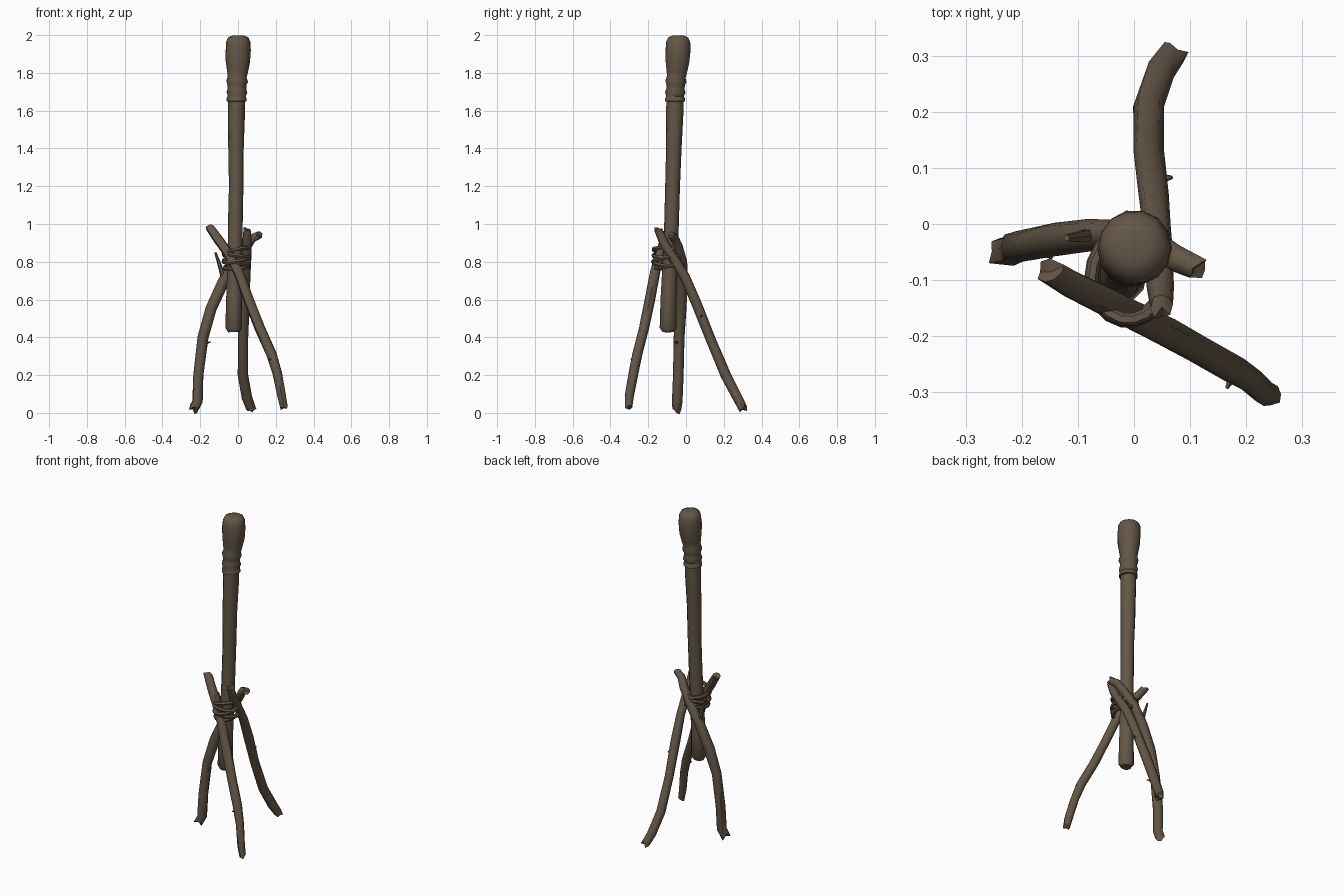
import bpy, bmesh, math, random
from mathutils import Vector

random.seed(4)
wood = bpy.data.materials.new("dark brown wood")
wood.diffuse_color = (0.125, 0.093, 0.062, 1)


def finish(name, bm, angle=50):
    bmesh.ops.recalc_face_normals(bm, faces=bm.faces)
    me = bpy.data.meshes.new(name)
    bm.to_mesh(me)
    bm.free()
    ob = bpy.data.objects.new(name, me)
    bpy.context.collection.objects.link(ob)
    me.materials.append(wood)
    bpy.ops.object.select_all(action='DESELECT')
    ob.select_set(True)
    bpy.context.view_layer.objects.active = ob
    bpy.ops.object.shade_smooth_by_angle(angle=math.radians(angle))
    return ob


def tube(bm, path, sides=8, closed=False, wobble=0.0, jag=0.0):
    """Sweep a ring along (x, y, z, radius) points."""
    pts = [Vector(p[:3]) for p in path]
    n = len(pts)
    rings = []
    for i, p in enumerate(pts):
        if closed:
            t = pts[(i + 1) % n] - pts[i - 1]
        else:
            t = pts[min(i + 1, n - 1)] - pts[max(i - 1, 0)]
        t.normalize()
        ref = Vector((0, 0, 1)) if closed else Vector((0, 1, 0))
        u = ref.cross(t).normalized()
        v = t.cross(u)
        ring = []
        for k in range(sides):
            a = 2 * math.pi * k / sides
            r = path[i][3] * (1 + random.uniform(-wobble, wobble))
            q = p + (u * math.cos(a) + v * math.sin(a)) * r
            if jag and i in (0, n - 1):        # splintered ends
                q += t * random.uniform(-jag, jag)
            ring.append(bm.verts.new(q))
        rings.append(ring)
    for i in range(n if closed else n - 1):
        a, b = rings[i], rings[(i + 1) % n]
        for k in range(sides):
            m = (k + 1) % sides
            bm.faces.new((a[k], a[m], b[m], b[k]))
    if not closed:
        for ring, p in ((rings[0], pts[0]), (rings[-1], pts[-1])):
            c = bm.verts.new(p)
            for k in range(sides):
                bm.faces.new((c, ring[k], ring[(k + 1) % sides]))


# torch pole
bm = bmesh.new()
tube(bm, [(-.021, -.095, .428, .03), (-.022, -.095, .45, .044), (-.021, -.092, .6, .042),
          (-.016, -.085, .8, .039), (-.013, -.077, 1.0, .039), (-.01, -.071, 1.2, .039),
          (-.01, -.065, 1.4, .041), (-.008, -.06, 1.58, .045), (-.006, -.057, 1.72, .045)],
     sides=12, wobble=.03)
finish("torch_pole", bm)

# wrapped cloth head, with folds at the neck
bm = bmesh.new()
tube(bm, [(-.007, -.058, 1.648, .04), (-.007, -.058, 1.65, .054), (-.007, -.058, 1.668, .052),
          (-.007, -.058, 1.678, .047), (-.006, -.057, 1.695, .055), (-.006, -.056, 1.715, .049),
          (-.006, -.055, 1.735, .05), (-.005, -.054, 1.755, .057), (-.004, -.052, 1.778, .05),
          (-.002, -.049, 1.81, .056), (0, -.045, 1.86, .064), (.001, -.042, 1.92, .067),
          (.001, -.041, 1.965, .064), (.001, -.04, 1.988, .053), (.001, -.04, 1.998, .03)],
     sides=14, wobble=.02)
finish("torch_head", bm)

# three crooked legs, foot to tip
legs = {
    "left_leg": [(-.238, -.05, .018, .026), (-.215, -.045, .06, .028), (-.21, -.04, .2, .028),
                 (-.187, -.037, .4, .029), (-.142, -.027, .55, .03), (-.08, -.02, .69, .029),
                 (-.015, -.018, .8, .026), (.045, -.04, .88, .024), (.075, -.062, .925, .024),
                 (.11, -.078, .94, .02)],
    "right_leg": [(.245, -.304, .025, .019), (.232, -.3, .09, .023), (.208, -.278, .21, .025),
                  (.178, -.258, .31, .027), (.115, -.222, .45, .027), (.055, -.19, .6, .027),
                  (.0, -.163, .75, .027), (-.055, -.135, .85, .027), (-.105, -.11, .92, .026),
                  (-.148, -.086, .98, .023)],
    "back_leg": [(.07, .302, .02, .024), (.048, .272, .08, .027), (.027, .21, .2, .028),
                 (.025, .13, .39, .027), (.034, .055, .58, .027), (.04, -.005, .72, .026),
                 (.045, -.065, .82, .026), (.048, -.118, .9, .024), (.05, -.148, .975, .021)],
}
thorns = {
    "left_leg": ((-.185, -.04, .37), (-.145, -.06, .375)),
    "right_leg": ((.18, -.26, .28), (.165, -.293, .285)),
    "back_leg": ((.035, .08, .5), (.068, .083, .52)),
}
for name, path in legs.items():
    bm = bmesh.new()
    tube(bm, path, sides=8, wobble=.07, jag=.016)
    a, b = thorns[name]
    tube(bm, [(*a, .014), (*b, .003)], sides=5)
    finish(name, bm)

# thin twig forking off the left leg
bm = bmesh.new()
tube(bm, [(-.07, -.02, .68, .014), (-.09, -.022, .76, .012), (-.12, -.025, .85, .006)], sides=6)
finish("side_twig", bm)

# lashing: tilted rope loops
bm = bmesh.new()
for z, tilt_x, tilt_y, grow in ((.772, .004, .01, -.003), (.793, -.015, -.005, .0),
                                (.813, .012, .012, .003), (.833, -.012, .0, .001),
                                (.853, .016, -.012, .0)):
    loop = []
    for k in range(18):
        a = 2 * math.pi * k / 18
        c, s = math.cos(a), math.sin(a)
        loop.append((-.01 + (.064 + grow) * c, -.095 + (.076 + grow) * s,
                     z + tilt_x * c + tilt_y * s, .0115))
    tube(bm, loop, sides=6, closed=True)
finish("rope_lashing", bm)
